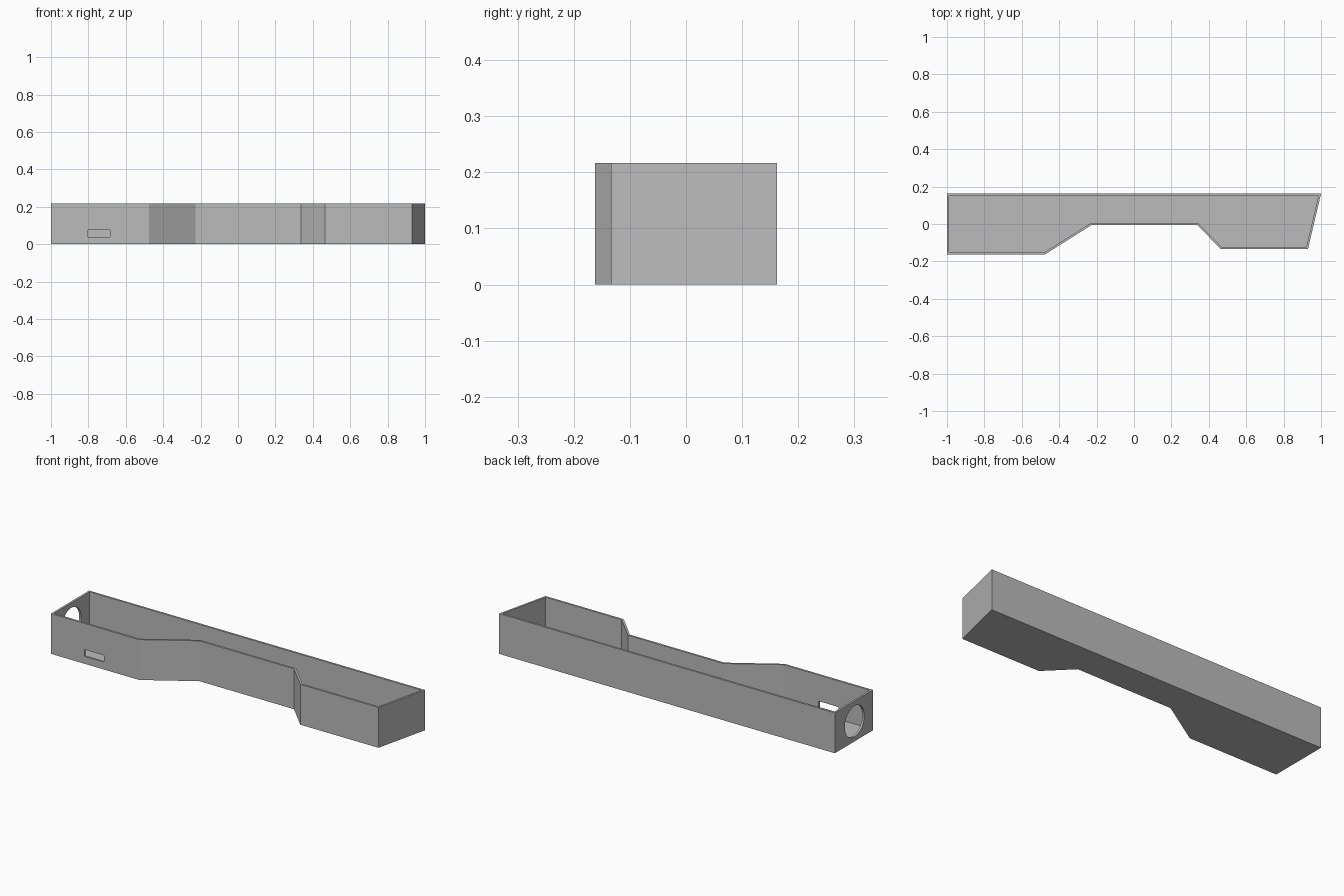
import bpy
import bmesh
from mathutils import Vector, Matrix

default = bpy.data.objects.get("Cube")
if default:
    bpy.data.objects.remove(default, do_unlink=True)

HEIGHT = 0.217
WALL = 0.011

# Plan outline, counter-clockwise
OUTLINE = [Vector(p) for p in (
    (-1, -0.162), (-0.475, -0.162), (-0.226, -0.005), (0.337, -0.005),
    (0.465, -0.134), (0.93, -0.134), (1, 0.162), (-1, 0.162))]

grey = bpy.data.materials.new("plain grey")
grey.use_nodes = True
colour = (0.5, 0.5, 0.5, 1)
grey.diffuse_color = colour
grey.node_tree.nodes["Principled BSDF"].inputs["Base Color"].default_value = colour


def inset(points, distance):
    """Mitred inward offset of a counter-clockwise outline."""
    result = []
    for i, p in enumerate(points):
        a = (p - points[i - 1]).normalized()
        b = (points[(i + 1) % len(points)] - p).normalized()
        n1, n2 = Vector((-a.y, a.x)), Vector((-b.y, b.x))
        result.append(p + (n1 + n2) * distance / (1 + n1.dot(n2)))
    return result


def finish(name, bm):
    bmesh.ops.recalc_face_normals(bm, faces=bm.faces)
    mesh = bpy.data.meshes.new(name)
    bm.to_mesh(mesh)
    bm.free()
    mesh.materials.append(grey)
    obj = bpy.data.objects.new(name, mesh)
    bpy.context.collection.objects.link(obj)
    return obj


def prism(name, points, bottom, top):
    bm = bmesh.new()
    face = bm.faces.new([bm.verts.new((p.x, p.y, bottom)) for p in points])
    made = bmesh.ops.extrude_face_region(bm, geom=[face])["geom"]
    verts = [g for g in made if isinstance(g, bmesh.types.BMVert)]
    bmesh.ops.translate(bm, vec=(0, 0, top - bottom), verts=verts)
    return finish(name, bm)


def cut(target, cutter):
    cutter.hide_render = True
    mod = target.modifiers.new(cutter.name, "BOOLEAN")
    mod.operation = "DIFFERENCE"
    mod.solver = "EXACT"
    mod.object = cutter
    bpy.context.view_layer.objects.active = target
    bpy.ops.object.modifier_apply(modifier=mod.name)
    bpy.data.objects.remove(cutter, do_unlink=True)


# Open-topped tray
tray = prism("tray", OUTLINE, 0, HEIGHT)
cut(tray, prism("cavity", inset(OUTLINE, WALL), WALL, HEIGHT + 0.1))

# Round port through the end wall
bm = bmesh.new()
bmesh.ops.create_cone(bm, cap_ends=True, segments=48, radius1=0.083,
                      radius2=0.083, depth=0.08,
                      matrix=Matrix.Translation((-1, -0.005, 0.108))
                      @ Matrix.Rotation(1.5708, 4, "Y"))
cut(tray, finish("round_port", bm))

# Narrow slot through the front wall
bm = bmesh.new()
bmesh.ops.create_cube(bm, size=1, matrix=Matrix.Translation((-0.743, -0.16, 0.058))
                      @ Matrix.Diagonal((0.118, 0.08, 0.037, 1)))
cut(tray, finish("slot", bm))
